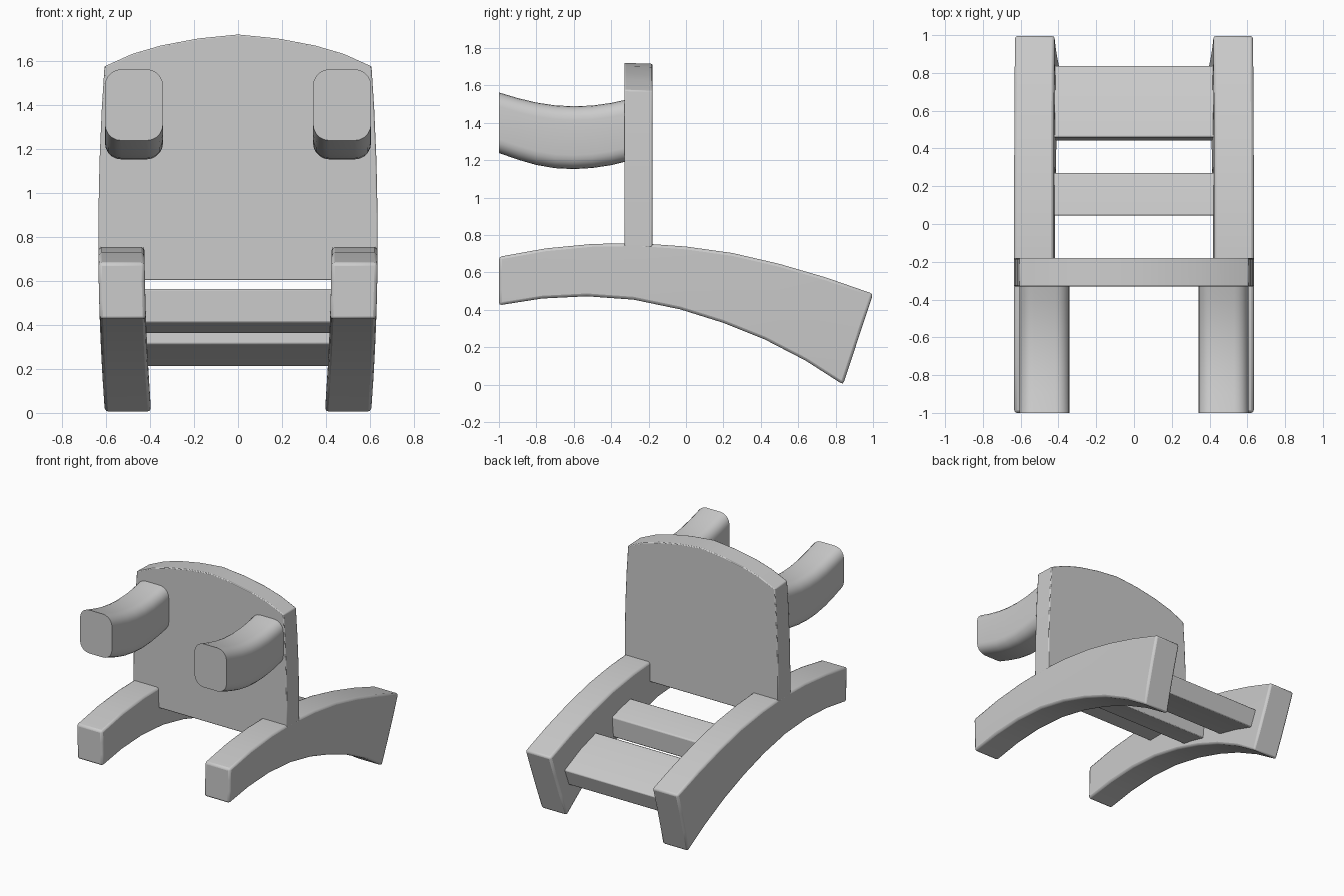
import bpy, bmesh, math

if "Cube" in bpy.data.objects:
    bpy.data.objects.remove(bpy.data.objects["Cube"])


def bow(z):
    # sides lean in slightly away from z = 0.8
    return -0.03 * ((z - 0.8) / 0.8) ** 2


def loft(name, rings, bevel=0.0, mirror=False):
    bm = bmesh.new()
    rows = [[bm.verts.new(p) for p in ring] for ring in rings]
    n = len(rings[0])
    for a, b in zip(rows, rows[1:]):
        for i in range(n):
            j = (i + 1) % n
            bm.faces.new((a[i], a[j], b[j], b[i]))
    bm.faces.new(rows[0])
    bm.faces.new(rows[-1])
    bmesh.ops.recalc_face_normals(bm, faces=bm.faces)
    me = bpy.data.meshes.new(name)
    bm.to_mesh(me)
    bm.free()
    ob = bpy.data.objects.new(name, me)
    bpy.context.collection.objects.link(ob)
    bpy.context.view_layer.objects.active = ob
    ob.select_set(True)
    bpy.ops.object.shade_smooth_by_angle(angle=math.radians(30))
    ob.select_set(False)
    if bevel:
        m = ob.modifiers.new("bevel", 'BEVEL')
        m.width = bevel
        m.segments = 2
        m.limit_method = 'ANGLE'
        m.angle_limit = math.radians(40)
    if mirror:
        ob.modifiers.new("mirror", 'MIRROR').use_mirror_merge = False
    return ob


# Curved side rails: matching points along the upper and lower edge
top = [(-1, .683), (-.75, .728), (-.5, .752), (-.25, .756), (0, .738),
       (.25, .703), (.5, .645), (.75, .572), (1, .485)]
bottom = [(-1, .424), (-.77, .46), (-.53, .472), (-.28, .454), (-.03, .402),
          (.2, .33), (.42, .242), (.64, .128), (.84, 0)]
rings = []
for (yt, zt), (yb, zb) in zip(top, bottom):
    edge = [(yb + (yt - yb) * t, zb + (zt - zb) * t) for t in (0, .33, .67, 1)]
    rings.append([(.635 + bow(z), y, z) for y, z in edge] +
                 [(.425 + bow(z), y, z) for y, z in reversed(edge)])
loft("side_rail", rings, bevel=0.015, mirror=True)

# Upright panel with an arched top and a tongue between the rails
half = [(.5, .603), (.5, .735)]
half += [(.635 + bow(z), z) for z in (.735, .9, 1.15, 1.38, 1.575)]
half += [(.48, 1.632), (.35, 1.67), (.18, 1.702)]
outline = half + [(0, 1.72)] + [(-x, z) for x, z in reversed(half)]
loft("upright_panel", [[(x, y, z - (.005 if y > -.2 and z > 1.5 else 0)) for x, z in outline]
                       for y in (-.33, -.18)], bevel=0.006)

# Upturned arms swept with a rounded rectangular section
arm_top = [(-1, 1.562), (-.9, 1.532), (-.8, 1.508), (-.7, 1.493), (-.6, 1.488),
           (-.5, 1.492), (-.4, 1.506), (-.29, 1.53)]
arm_bottom = [1.238, 1.203, 1.174, 1.157, 1.152, 1.158, 1.173, 1.2]
rings = []
for (y, zt), zb in zip(arm_top, arm_bottom):
    ring = []
    for cx, cz, start in ((1, 1, 0), (-1, 1, 90), (-1, -1, 180), (1, -1, 270)):
        for k in range(6):
            a = math.radians(start + 18 * k)
            r = .075
            x = .473 + cx * (.132 - r) + r * math.cos(a)
            z = (zt + zb) / 2 + cz * ((zt - zb) / 2 - r) + r * math.sin(a)
            ring.append((x, y, z))
    rings.append(ring)
loft("arm", rings, mirror=True)

# Cross slats between the rails
slats = {
    "front_slat": [(.045, .41), (.045, .565), (.16, .543), (.27, .512), (.262, .36), (.15, .39)],
    "rear_slat": [(.442, .312), (.46, .47), (.65, .415), (.84, .335), (.795, .21), (.62, .268)],
}
for name, profile in slats.items():
    loft(name, [[(x, y, z) for y, z in profile] for x in (-.47, .47)], bevel=0.008)
